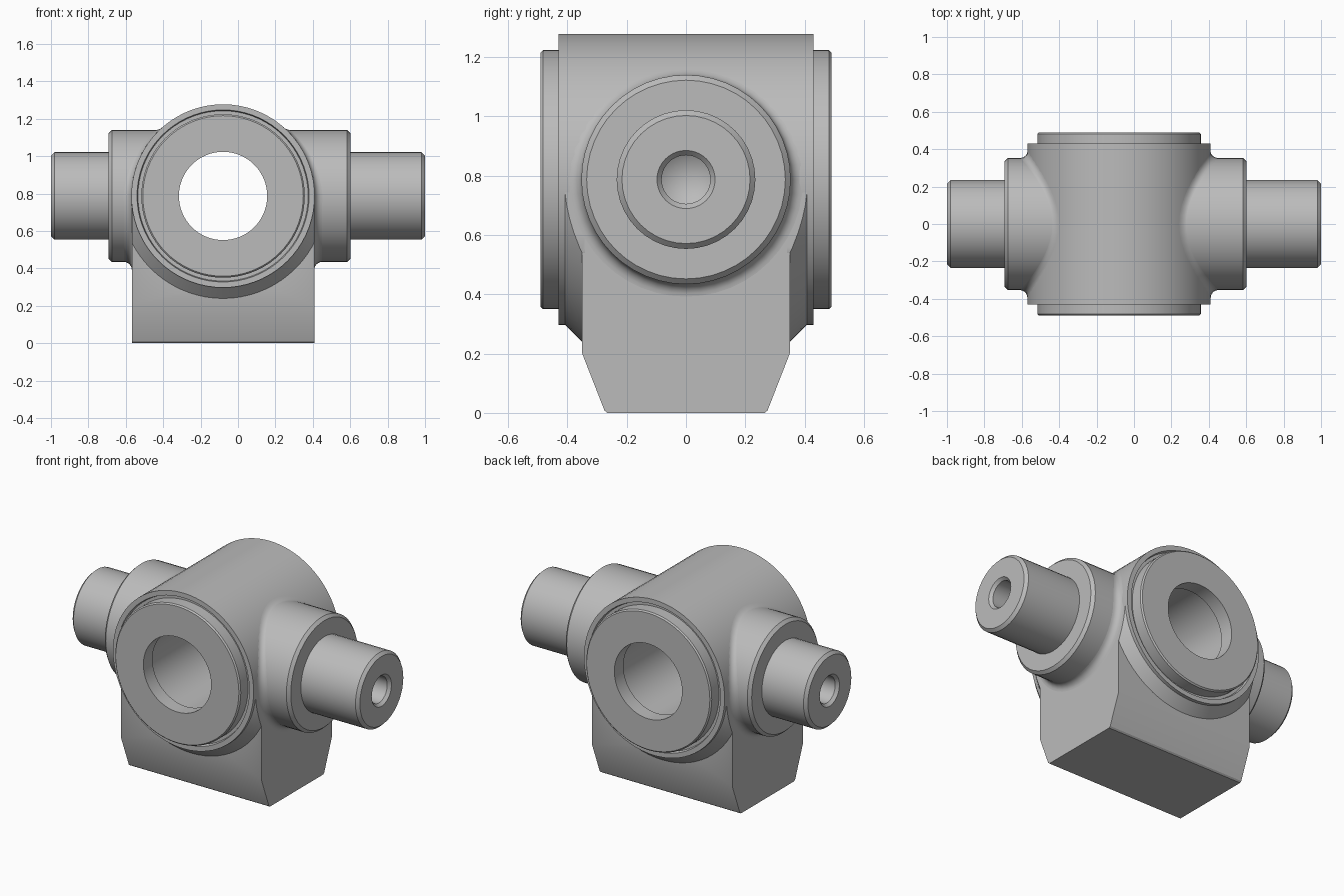
import bpy, bmesh, math
from mathutils import Matrix, Vector

cube = bpy.data.objects.get("Cube")
if cube:
    bpy.data.objects.remove(cube, do_unlink=True)

CX, CZ = -0.08, 0.787          # common centre of bore and shaft axes
BODY_R, HALF_W, BOSS_R = 0.49, 0.488, 0.353

steel = bpy.data.materials.new("grey steel")
steel.use_nodes = True
steel.diffuse_color = (0.5, 0.5, 0.5, 1)
steel.node_tree.nodes["Principled BSDF"].inputs["Base Color"].default_value = (0.5, 0.5, 0.5, 1)


def finish(name, bm, smooth=True):
    bmesh.ops.remove_doubles(bm, verts=bm.verts, dist=1e-5)
    bmesh.ops.recalc_face_normals(bm, faces=bm.faces)
    mesh = bpy.data.meshes.new(name)
    bm.to_mesh(mesh)
    bm.free()
    mesh.materials.append(steel)
    ob = bpy.data.objects.new(name, mesh)
    bpy.context.collection.objects.link(ob)
    if smooth:
        shade(ob)
    return ob


def shade(ob):
    bpy.ops.object.select_all(action="DESELECT")
    ob.select_set(True)
    bpy.context.view_layer.objects.active = ob
    bpy.ops.object.shade_smooth_by_angle(angle=math.radians(30))


def skin(bm, rings, closed):
    """Join rings of points; closed also joins the last ring to the first."""
    rows = [[bm.verts.new(p) for p in ring] for ring in rings]
    pairs = list(zip(rows, rows[1:])) + ([(rows[-1], rows[0])] if closed else [])
    n = len(rows[0])
    for a, b in pairs:
        for i in range(n):
            j = (i + 1) % n
            bm.faces.new((a[i], a[j], b[j], b[i]))


def lathe(name, profile, axis, segments, closed=False):
    """Revolve (distance along axis, radius) points about the x or y axis."""
    bm = bmesh.new()
    rings = []
    for d, r in profile:
        ring = []
        for i in range(segments):
            t = math.tau * i / segments
            u, v = r * math.cos(t), r * math.sin(t)
            ring.append((CX + d, u, CZ + v) if axis == "x" else (CX + u, d, CZ + v))
        rings.append(ring)
    skin(bm, rings, closed)
    return finish(name, bm)


def boolean(ob, cutter, operation):
    mod = ob.modifiers.new("cut", "BOOLEAN")
    mod.operation, mod.object, mod.solver = operation, cutter, "EXACT"
    bpy.context.view_layer.objects.active = ob
    bpy.ops.object.modifier_apply(modifier=mod.name)
    bpy.data.objects.remove(cutter, do_unlink=True)


# Hollow main body: outer barrel with a shallow groove beside each end ring
half = [(0.41, 0.25), (0.41, 0.455), (0.43, 0.46), (0.43, BODY_R)]
lathe("main_body", half + [(-d, r) for d, r in reversed(half)], "y", 72, True)

# End rings with a slightly narrower opening than the bore
for side, name in ((-1, "front_end_ring"), (1, "back_end_ring")):
    ring = [(0.4, 0.236), (0.4, 0.437), (0.482, 0.437), (0.49, 0.429), (0.49, 0.236)]
    lathe(name, [(side * d, r) for d, r in ring], "y", 72, True)

# Conical flares between the barrel and the base, kept to the base width
for side, name in ((-1, "front_flare"), (1, "back_flare")):
    cone = [(0.34, 0.44), (0.34, 0.548), (0.35, 0.548), (0.408, BODY_R), (0.408, 0.44)]
    flare = lathe(name, [(side * d, r) for d, r in cone], "y", 72, True)
    bm = bmesh.new()
    size = Matrix.Diagonal((2 * HALF_W, 2, CZ, 1))
    bmesh.ops.create_cube(bm, size=1, matrix=Matrix.Translation((CX, 0, CZ / 2)) @ size)
    boolean(flare, finish("flare_limit", bm, False), "INTERSECT")
    shade(flare)

# Base block with a tapered foot, hollowed where the barrel sits
bm = bmesh.new()
edge = [(0.265, 0), (0.275, 0.008), (0.35, 0.2), (0.35, CZ)]
outline = edge + [(-y, z) for y, z in reversed(edge)]
skin(bm, [[(CX + s * HALF_W, y, z) for y, z in outline] for s in (-1, 1)], False)
bmesh.ops.holes_fill(bm, edges=bm.edges, sides=0)
base = finish("base_block", bm, False)
boolean(base, lathe("base_cutter", [(-0.6, 0), (-0.6, 0.46), (0.6, 0.46), (0.6, 0)], "y", 72), "DIFFERENCE")
shade(base)


def fillet(name, side):
    """Concave blend from the side boss onto the barrel and the base."""
    bm = bmesh.new()
    rings = []
    for k in range(7):
        a = math.pi / 2 * k / 6
        ring = []
        for i in range(48):
            t = math.tau * i / 48
            f = 0.042 * (1 - 0.6 * max(0, math.sin(t)))
            r = BOSS_R + f * (1 - math.sin(a))
            z = r * math.sin(t)
            wall = math.sqrt(BODY_R ** 2 - z * z) if z > 0 else HALF_W
            x = wall + f * (1 - math.cos(a))
            ring.append((CX + side * x, r * math.cos(t), CZ + z))
        rings.append(ring)
    skin(bm, rings, False)
    finish(name, bm)


# Side bosses and shafts with drilled centres
for side, label, boss_end, shaft_end in ((-1, "right", 0.612, 0.92), (1, "left", 0.682, 1.08)):
    boss = [(0.3, 0), (0.3, BOSS_R), (boss_end - 0.018, BOSS_R), (boss_end, BOSS_R - 0.018), (boss_end, 0)]
    lathe(label + "_boss", [(side * d, r) for d, r in boss], "x", 48)
    shaft = [(boss_end - 0.02, 0.234), (shaft_end - 0.018, 0.234), (shaft_end, 0.216),
             (shaft_end, 0.098), (shaft_end - 0.018, 0.082), (shaft_end - 0.15, 0.082),
             (shaft_end - 0.2, 0)]
    lathe(label + "_shaft", [(side * d, r) for d, r in shaft], "x", 40)
    fillet(label + "_boss_fillet", side)
